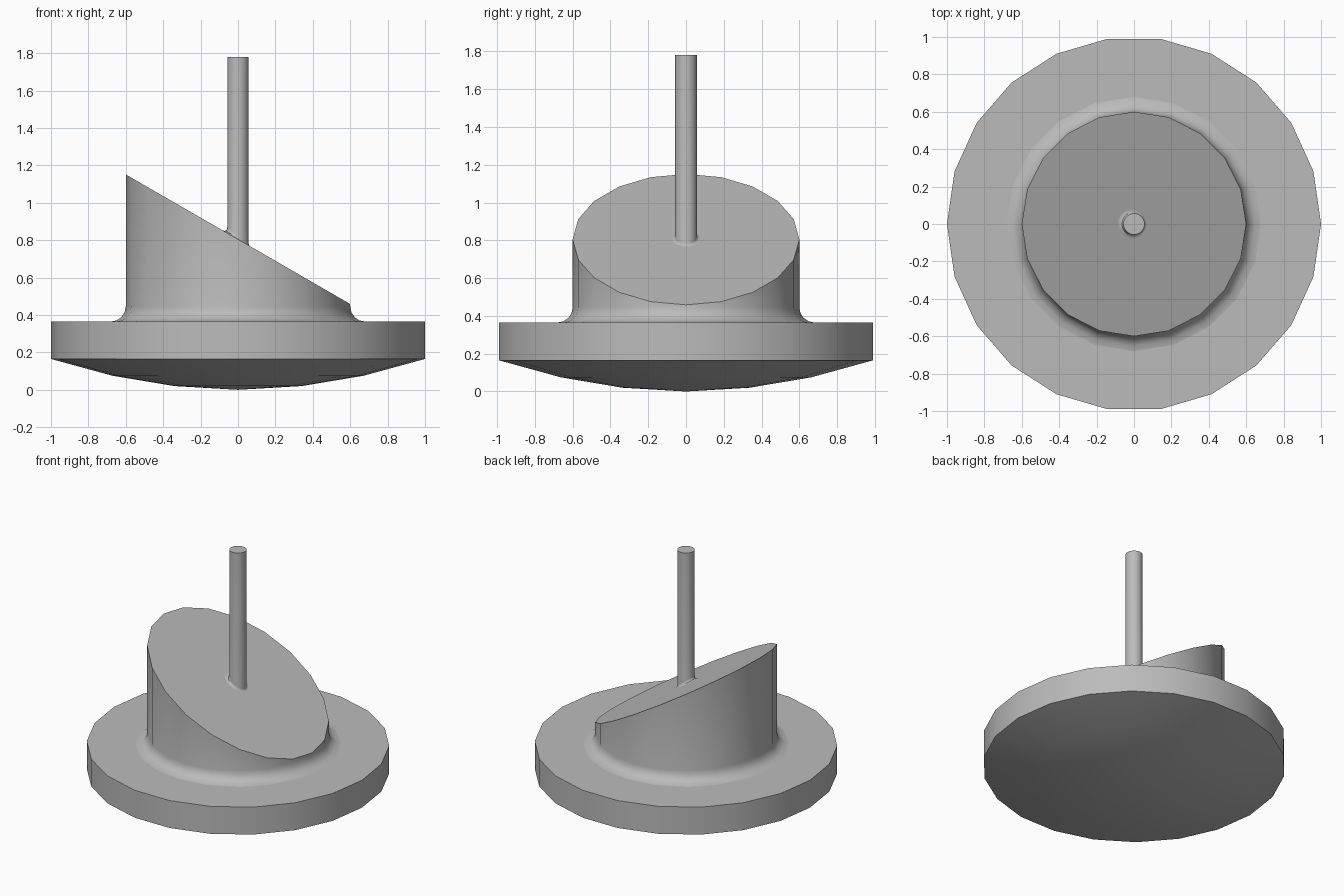
import bpy, bmesh
from math import sin, cos, tan, pi, radians, atan

cube = bpy.data.objects.get("Cube")
if cube:
    bpy.data.objects.remove(cube)

grey = bpy.data.materials.new("plain grey")
grey.use_nodes = True
colour = (0.5, 0.5, 0.5, 1)
grey.diffuse_color = colour
grey.node_tree.nodes["Principled BSDF"].inputs["Base Color"].default_value = colour

TILT = tan(radians(30))


def slope(x):
    """Height of the slanted face."""
    return 0.805 - TILT * x


def loft(name, sides, rows, tip=None):
    """Skin a stack of rings; each row maps an angle to (radius, height)."""
    bm = bmesh.new()
    rings = []
    for row in rows:
        ring = []
        for i in range(sides):
            a = 2 * pi * i / sides
            r, z = row(a)
            ring.append(bm.verts.new((r * cos(a), r * sin(a), z)))
        rings.append(ring)
    for low, high in zip(rings, rings[1:]):
        for i in range(sides):
            j = (i + 1) % sides
            bm.faces.new((low[i], low[j], high[j], high[i]))
    bm.faces.new(rings[-1])
    if tip is not None:
        centre = bm.verts.new((0, 0, tip))
        for i in range(sides):
            bm.faces.new((centre, rings[0][(i + 1) % sides], rings[0][i]))
    bmesh.ops.recalc_face_normals(bm, faces=bm.faces)
    mesh = bpy.data.meshes.new(name)
    bm.to_mesh(mesh)
    bm.free()
    mesh.materials.append(grey)
    obj = bpy.data.objects.new(name, mesh)
    bpy.context.collection.objects.link(obj)
    bpy.ops.object.select_all(action="DESELECT")
    obj.select_set(True)
    bpy.context.view_layer.objects.active = obj
    bpy.ops.object.shade_smooth_by_angle(angle=radians(30))
    return obj


def ring(r, z):
    return lambda a: (r, z)


# Flat disc with a shallow domed underside
loft("base_disc", 22,
     [ring(0.34, 0.02), ring(0.67, 0.075), ring(1, 0.165), ring(1, 0.365)], tip=0)

# Slanted drum, blended into the disc by a rounded fillet
FILLET = 0.08
steps = [i * pi / 8 for i in range(5)]
drum = [ring(0.6 + FILLET * (1 - sin(t)), 0.365 + FILLET * (1 - cos(t))) for t in steps]
drum.append(lambda a: (0.6, slope(0.6 * cos(a))))
loft("slanted_drum", 20, drum)

# Upright rod, blended into the slanted face all the way round
ROD = 0.057


def rod_fillet(t):
    def row(a):
        angle = pi / 2 + atan(TILT * cos(a))
        reach = 0.02 / tan(angle / 2)
        out = reach * sin(angle)
        corner = slope(ROD * cos(a))
        foot = slope((ROD + out) * cos(a))
        z = (1 - t) ** 2 * foot + 2 * t * (1 - t) * corner + t ** 2 * (corner + reach)
        return ROD + out * (1 - t) ** 2, z
    return row


loft("upright_rod", 20, [rod_fillet(i / 4) for i in range(5)] + [ring(ROD, 1.78)])
